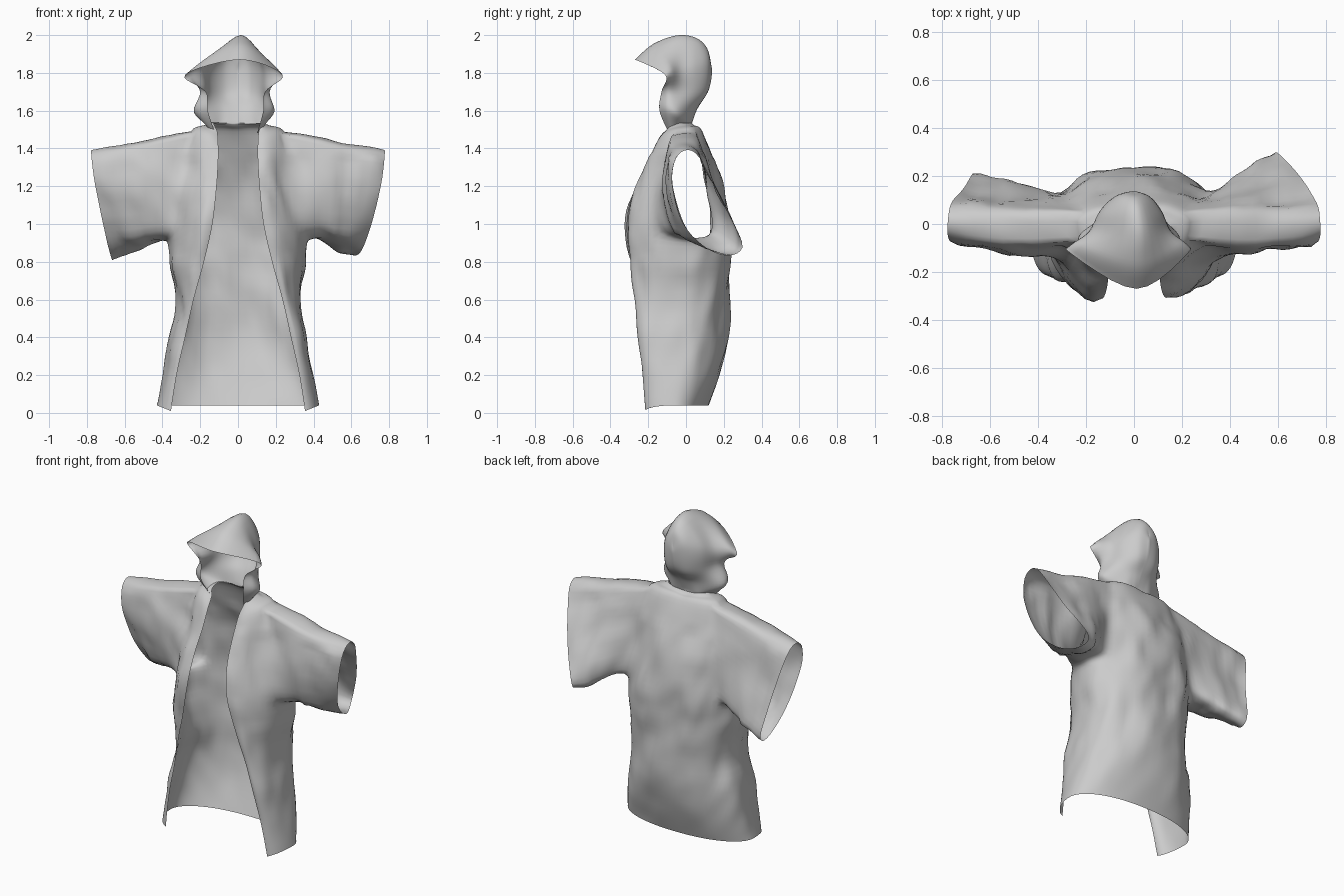
import bpy, bmesh, math
from mathutils import Vector, noise

if "Cube" in bpy.data.objects:
    bpy.data.objects.remove(bpy.data.objects["Cube"])


def spline(pts, sub, closed=False):
    """Catmull-Rom through points of any dimension."""
    pts = [Vector(p) for p in pts]
    n, out = len(pts), []
    for i in range(n if closed else n - 1):
        if closed:
            a, b, c, d = (pts[(i + k) % n] for k in (-1, 0, 1, 2))
        else:
            a, b, c, d = (pts[min(max(i + k, 0), n - 1)] for k in (-1, 0, 1, 2))
        for j in range(sub):
            t = j / sub
            out.append((b * 2 + (c - a) * t + (a * 2 - b * 5 + c * 4 - d) * t ** 2
                        + (b * 3 - a - c * 3 + d) * t ** 3) * 0.5)
    if not closed:
        out.append(pts[-1])
    return out


def finish(name, bm, fold):
    """Weld, add soft cloth folds, smooth shade."""
    bmesh.ops.remove_doubles(bm, verts=bm.verts, dist=0.001)
    bmesh.ops.recalc_face_normals(bm, faces=bm.faces)
    bm.normal_update()
    moves = []
    for v in bm.verts:
        p = v.co
        q = Vector((p.x * 6 + p.z * 1.5, p.y * 5, p.z * 3))
        fade = min(1.0, p.z / 0.5) * (0.2 if v.is_boundary else 1)
        fade *= 0.35 if p.z > 1.36 else 1
        moves.append(v.normal * (noise.noise(q) + 0.5 * noise.noise(q * 2.3)) * fold * fade)
    for v, m in zip(bm.verts, moves):
        v.co += m
    me = bpy.data.meshes.new(name)
    bm.to_mesh(me)
    bm.free()
    for p in me.polygons:
        p.use_smooth = True
    ob = bpy.data.objects.new(name, me)
    bpy.context.collection.objects.link(ob)


def skin(bm, rows, closed=False, skip=lambda r, c: False):
    n = len(rows[0])
    for r in range(len(rows) - 1):
        for c in range(n if closed else n - 1):
            d = (c + 1) % n
            if not skip(r, c):
                bm.faces.new((rows[r][c], rows[r][d], rows[r + 1][d], rows[r + 1][c]))


# Robe body: front z, side z, edge x, edge y, side x, side y, back y
PROFILE = [
    (.01, .04, .355, -.215, .43, -.06, .12),
    (.20, .20, .325, -.23, .40, -.03, .175),
    (.40, .40, .28, -.245, .365, -.01, .225),
    (.60, .60, .235, -.265, .33, 0, .232),
    (.80, .80, .18, -.29, .35, 0, .232),
    (1.0, .94, .135, -.308, .36, .01, .235),
    (1.18, 1.15, .115, -.275, .33, .01, .205),
    (1.33, 1.33, .105, -.20, .30, .01, .15),
    (1.43, 1.49, .105, -.15, .25, .01, .085),
    (1.49, 1.52, .11, -.105, .17, -.01, .045),
    (1.51, 1.535, .12, -.09, .13, -.02, .03)]
NF, NB = 12, 16


def section(p):
    zf, zs, xe, ye, xs, ys, yb = p
    half = []
    for i in range(NF):
        a = i / NF * math.pi / 2
        half.append((xe + (xs - xe) * math.sin(a), ys + (ye - ys) * math.cos(a),
                     zf + (zs - zf) * math.sin(a)))
    for i in range(NB + 1):
        a = i / NB * math.pi / 2
        half.append((xs * max(0, math.cos(a)) ** .9, ys + (yb - ys) * math.sin(a), zs))
    return half + [(-x, y, z) for x, y, z in half[-2::-1]]


bm = bmesh.new()
rows = [[bm.verts.new(c) for c in section(p)] for p in spline(PROFILE, 5)]
LAST = len(rows[0]) - 1
R0, R1, C0, C1 = 25, 40, 8, 18      # armhole limits in the body grid
skin(bm, rows, skip=lambda r, c: R0 <= r < R1 and
     (C0 <= c < C1 or C0 <= LAST - 1 - c < C1))

# Sleeves: armhole loop lofted to a drooping wide cuff
CUFFS = {
    1: [(.64, .17, .84), (.70, 0, .98), (.755, -.07, 1.2), (.775, -.05, 1.35),
        (.775, .02, 1.39), (.76, .09, 1.32), (.69, .20, 1.1), (.59, .30, .88)],
    -1: [(-.67, .14, .82), (-.71, 0, .98), (-.755, -.07, 1.2), (-.775, -.05, 1.35),
         (-.775, .02, 1.39), (-.76, .09, 1.32), (-.71, .15, 1.1), (-.67, .21, .86)]}
MID = (C0 + C1) // 2
loop = ([(R0, c) for c in range(MID, C0, -1)] + [(r, C0) for r in range(R0, R1)]
        + [(R1, c) for c in range(C0, C1)] + [(r, C1) for r in range(R1, R0, -1)]
        + [(R0, c) for c in range(C1, MID, -1)])
RINGS = 14
for side, cuff in CUFFS.items():
    hole = [rows[r][c if side > 0 else LAST - c] for r, c in loop]
    fine = spline(cuff, 26, True)
    n = len(hole)
    end = [fine[int(i / n * len(fine))] for i in range(n)]
    rings = [hole]
    for k in range(1, RINGS + 1):
        t = k / RINGS
        pts = [h.co.lerp(e, t) for h, e in zip(hole, end)]
        mid = sum(pts, Vector()) / n
        ring = []
        for p in pts:
            dy = p.y - mid.y
            swell = 0.3 if dy < 0 else (0.12 if side > 0 else -0.05)
            swell *= min(1, max(0, (p.z - .88) / .25))
            ring.append(bm.verts.new(p + Vector((0, dy * swell * math.sin(math.pi * t), 0))))
        rings.append(ring)
    skin(bm, rings, closed=True)

# Relax the cloth around the armpits so sleeve and body flow together
armpit = [v for v in bm.verts if .2 < abs(v.co.x) < .5 and .82 < v.co.z < 1.42]
for _ in range(10):
    bmesh.ops.smooth_vert(bm, verts=armpit, factor=0.5,
                          use_axis_x=True, use_axis_y=True, use_axis_z=True)
finish("robe_with_sleeves", bm, 0.024)

# Hood: half arches from brim to back (neck, jaw, cheek, corner, crown)
ARCHES = [
    [(-.12, -.09, 1.48), (-.16, -.14, 1.60), (-.17, -.13, 1.70), (-.28, -.11, 1.79), (.01, -.27, 1.87)],
    [(-.15, -.07, 1.50), (-.22, -.10, 1.60), (-.20, -.09, 1.70), (-.24, -.08, 1.82), (.01, -.17, 1.955)],
    [(-.14, -.02, 1.53), (-.22, -.04, 1.59), (-.175, -.03, 1.70), (-.175, -.03, 1.83), (.02, -.05, 2.0)],
    [(-.10, .02, 1.53), (-.11, .03, 1.60), (-.135, .05, 1.70), (-.13, .05, 1.85), (.01, .05, 1.985)],
    [(-.04, .03, 1.53), (-.05, .055, 1.61), (-.07, .105, 1.70), (-.07, .115, 1.85), (0, .11, 1.93)],
    [(0, .03, 1.53), (0, .06, 1.61), (0, .115, 1.70), (0, .135, 1.80), (0, .13, 1.84)]]
arcs = []
for h in ARCHES:
    full = h + [(-x * .84, y, z) for x, y, z in h[-2::-1]]
    arcs.append(spline(full, 6))
cols = [spline([a[i] for a in arcs], 6) for i in range(len(arcs[0]))]
bm = bmesh.new()
skin(bm, [[bm.verts.new(p) for p in col] for col in cols])
finish("hood", bm, 0.012)
